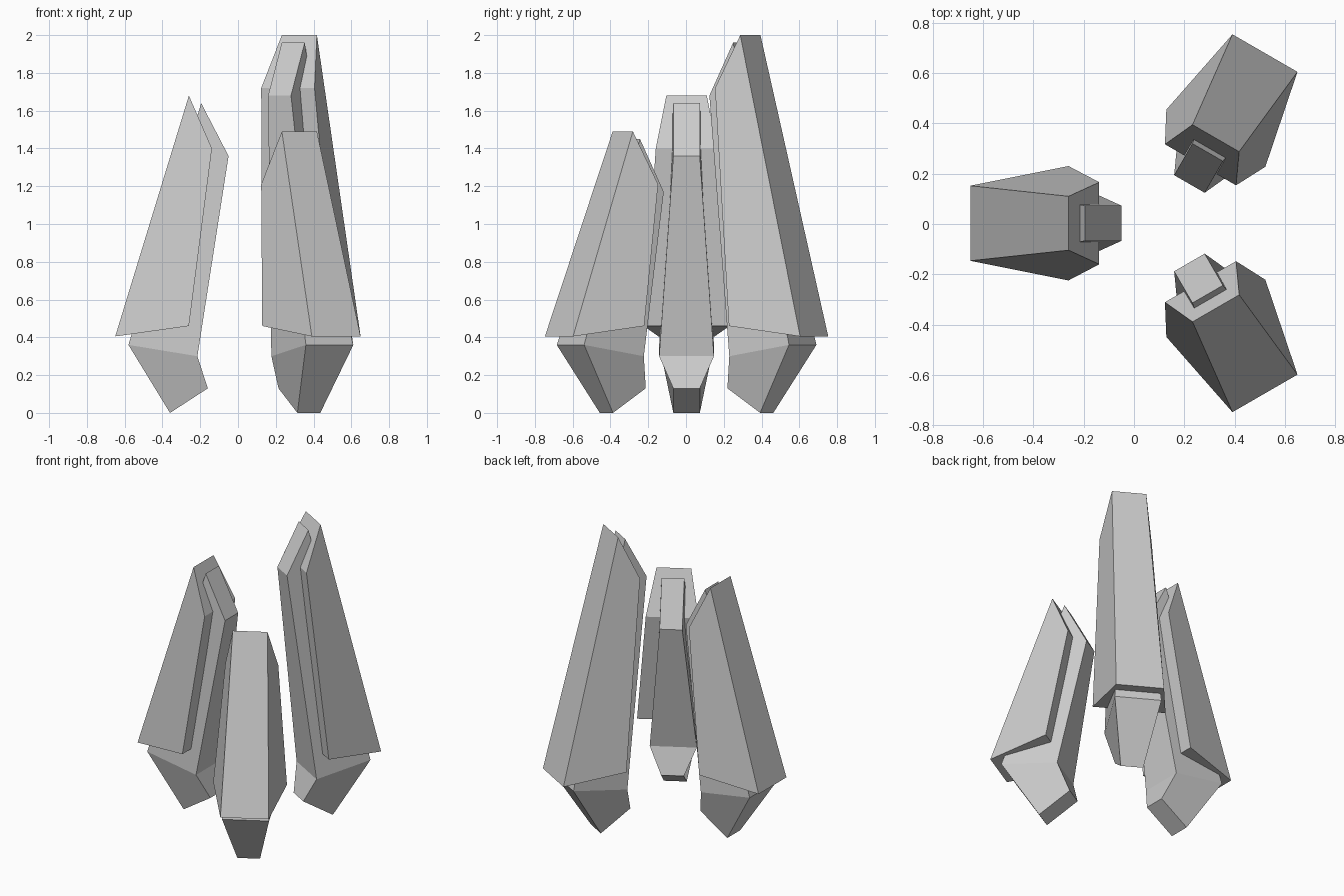
import bpy, bmesh, math

if "Cube" in bpy.data.objects:
    bpy.data.objects.remove(bpy.data.objects["Cube"])

CX, CY = 0.13, 0.003   # common axis the three pylons stand around


def make_part(name, profile, sides, angle, height):
    """profile rows: radius, z, half width, moves with pylon height."""
    bm = bmesh.new()
    ca, sa = math.cos(angle), math.sin(angle)
    rows = []
    for s in (-1, 1):
        row = []
        for r, z, w, lifted in profile:
            z += height if lifted else 0.0
            row.append(bm.verts.new((CX + r * ca - s * w * sa,
                                     CY + r * sa + s * w * ca, z)))
        rows.append(row)
    n = len(profile)
    # strip around the profile
    for i in range(n):
        j = (i + 1) % n
        bm.faces.new((rows[0][i], rows[0][j], rows[1][j], rows[1][i]))
    # flat side facets
    for row in rows:
        for side in sides:
            bm.faces.new([row[i] for i in side])
    bmesh.ops.recalc_face_normals(bm, faces=bm.faces)
    me = bpy.data.meshes.new(name)
    bm.to_mesh(me)
    bm.free()
    ob = bpy.data.objects.new(name, me)
    bpy.context.collection.objects.link(ob)


# outer armour: bottom outside, top, inner shoulder, bottom inside
SHELL = [(0.78, 0.405, 0.149, False), (0.39, 0.0, 0.107, True),
         (0.268, -0.28, 0.163, True), (0.39, 0.46, 0.227, False)]
# inner core: outside bend, top, inner shoulder, inside bend, toe, tip
CORE = [(0.71, 0.36, 0.145, False), (0.325, -0.04, 0.07, True),
        (0.18, -0.32, 0.07, True), (0.345, 0.30, 0.145, False),
        (0.29, 0.13, 0.07, False), (0.49, 0.0, 0.07, False)]

for label, degrees, top in (("left", 180, 1.68), ("back", 60, 2.0), ("front", -60, 1.49)):
    a = math.radians(degrees)
    make_part(label + "_pylon_shell", SHELL, [(0, 1, 2, 3)], a, top)
    make_part(label + "_pylon_core", CORE, [(0, 1, 2, 3), (0, 3, 4, 5)], a, top)
